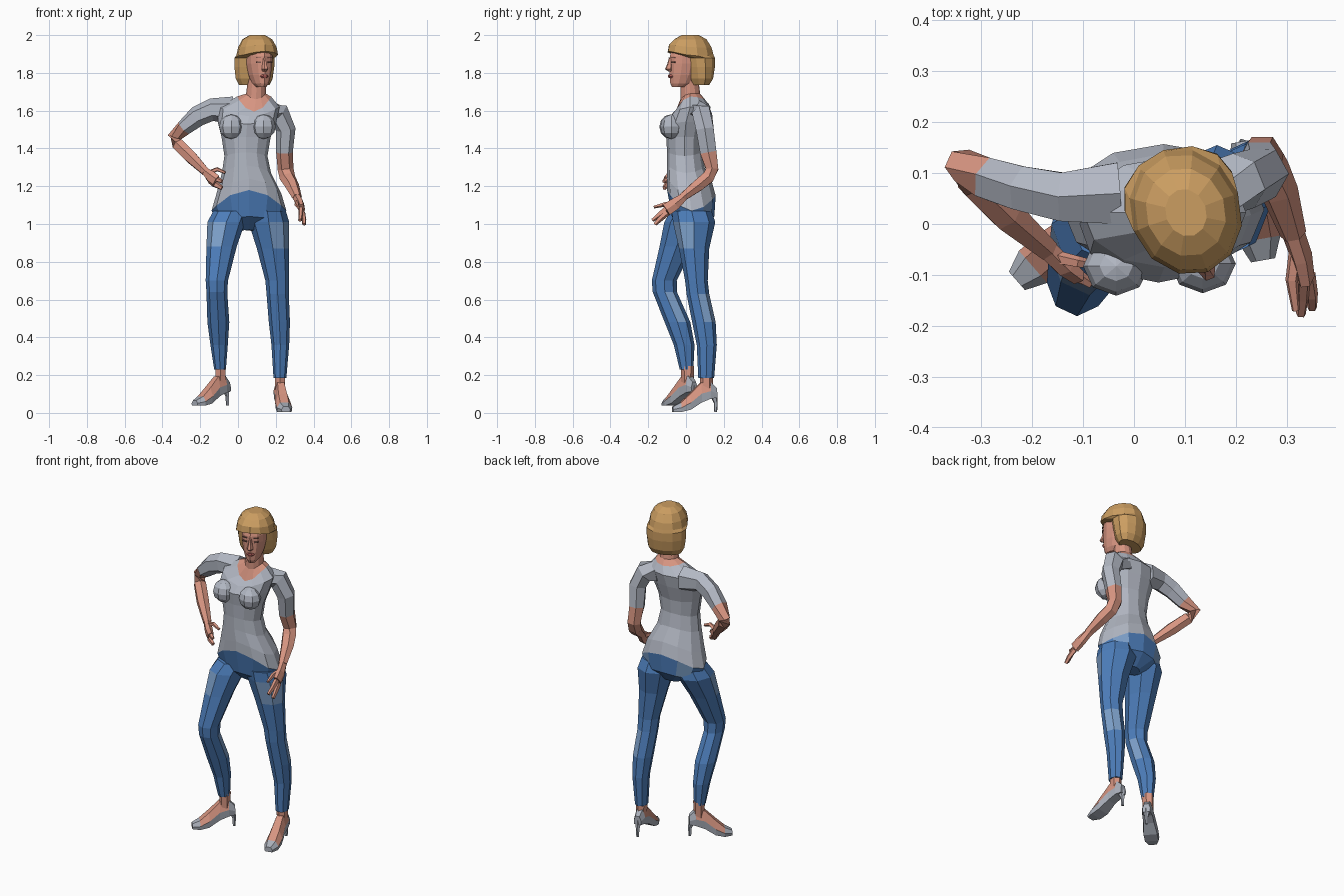
import bpy, bmesh, math
from mathutils import Vector, Matrix

def mat(name, rgb):
    m = bpy.data.materials.new(name)
    m.diffuse_color = (*rgb, 1)
    return m

MATS = [mat("skin", (0.68, 0.30, 0.22)), mat("shirt_grey", (0.45, 0.48, 0.55)),
        mat("denim", (0.075, 0.21, 0.50)), mat("faded_denim", (0.21, 0.36, 0.60)),
        mat("hair_blond", (0.60, 0.34, 0.12)), mat("shoe_grey", (0.40, 0.43, 0.49)),
        mat("brow_brown", (0.20, 0.10, 0.08)), mat("lips", (0.42, 0.11, 0.10))]
SKIN, SHIRT, DENIM, FADED, HAIR, SHOE, BROW, LIPS = range(8)

def finish(name, bm, xf=None):
    bmesh.ops.recalc_face_normals(bm, faces=bm.faces)
    me = bpy.data.meshes.new(name)
    bm.to_mesh(me)
    bm.free()
    ob = bpy.data.objects.new(name, me)
    for m in MATS:
        me.materials.append(m)
    if xf:
        me.transform(xf)
    bpy.context.collection.objects.link(ob)
    return ob

def loft(name, rings, colour, xf=None):
    """Bridge rings of points; colour is an index or a rule(row, face centre)."""
    bm = bmesh.new()
    vs = [[bm.verts.new(p) for p in r] for r in rings]
    n = len(rings[0])
    pick = colour if callable(colour) else (lambda row, c: colour)
    def face(loop, row):
        f = bm.faces.new(loop)
        f.material_index = pick(row, f.calc_center_median())
    for r in range(len(vs) - 1):
        for i in range(n):
            j = (i + 1) % n
            face((vs[r][i], vs[r][j], vs[r + 1][j], vs[r + 1][i]), r)
    face(vs[0][::-1], 0)
    face(vs[-1], len(vs) - 2)
    return finish(name, bm, xf)

def level(cx, rx, yf, yb, zs, zf=None, zb=None, n=12):
    """Level ring with separate front/back depth; front and back may rise or dip."""
    zf = zs if zf is None else zf
    zb = zs if zb is None else zb
    pts = []
    for i in range(n):
        a = 2 * math.pi * i / n
        s = math.sin(a)
        pts.append(Vector((cx + rx * math.cos(a), (yf + yb) / 2 + (yb - yf) / 2 * s,
                           zs + ((zf if s < 0 else zb) - zs) * s * s)))
    return pts

def tube(name, path, colour, n=6, ref=(0, 0, 1)):
    """Path of (x, y, z, r_side, r_up); rings stand square to the path."""
    P = [Vector(p[:3]) for p in path]
    rings = []
    for k, p in enumerate(path):
        t = (P[min(k + 1, len(P) - 1)] - P[max(k - 1, 0)]).normalized()
        s = t.cross(Vector(ref)).normalized()
        u = s.cross(t)
        rings.append([P[k] + s * p[3] * math.cos(a) + u * p[-1] * math.sin(a)
                      for a in [2 * math.pi * (i + .5) / n for i in range(n)]])
    return loft(name, rings, colour)

def ball(name, loc, scale, colour):
    bm = bmesh.new()
    bmesh.ops.create_uvsphere(bm, u_segments=8, v_segments=6, radius=1)
    for f in bm.faces:
        f.material_index = colour
    return finish(name, bm, Matrix.Translation(loc) @ Matrix.Diagonal((*scale, 1)))

# torso: jeans seat, shirt with curved hem, neckline and neck
def torso_rule(row, c):
    if row < 2:
        return FADED if row == 1 and c.y > .07 and abs(c.x - .06) > .06 else DENIM
    return SHIRT if row < 9 else SKIN

loft("torso", [level(*r) for r in (
    (.06, .05, .0, .09, .96, .97, .97),
    (.06, .17, -.075, .15, 1.01, 1.04, 1.04),
    (.058, .198, -.10, .157, 1.07, 1.18, 1.15),
    (.058, .172, -.102, .138, 1.16, 1.24, 1.22),
    (.045, .13, -.10, .098, 1.27, 1.31, 1.30),
    (.042, .114, -.10, .085, 1.36, 1.38, 1.38),
    (.043, .13, -.105, .09, 1.46),
    (.048, .155, -.115, .115, 1.54, 1.53, 1.55),
    (.06, .16, -.085, .13, 1.62, 1.57, 1.62),
    (.085, .09, -.055, .10, 1.675, 1.595, 1.66),
    (.095, .052, -.03, .075, 1.69, 1.66, 1.69),
    (.10, .047, -.03, .065, 1.77))], torso_rule)
for side, x, y in (("right", -.035, -.083), ("left", .135, -.078)):
    ball("bust_" + side, (x, y, 1.515), (.065, .058, .065), SHIRT)

# legs, knee bent on the right side: rows of (z, cx, cy, rx, ry)
def leg(name, rows, out):
    def rule(row, c):
        mid = Vector(rows[row][1:3]).lerp(Vector(rows[row + 1][1:3]), .5)
        dx, dy = (c.x - mid.x) * out, c.y - mid.y
        if row == 1 and dx > .03 and dy < .02:
            return FADED
        if row == 4 and dy > .02 and c.x > mid.x + .02:
            return FADED
        return DENIM
    loft(name, [level(cx, rx, cy - ry, cy + ry, z, n=8) for z, cx, cy, rx, ry in rows], rule)

leg("leg_right", ((1.07, -.035, .02, .095, .10), (1.01, -.062, .0, .10, .115),
                  (.88, -.087, -.05, .08, .09), (.70, -.112, -.115, .059, .066),
                  (.64, -.112, -.112, .055, .064), (.48, -.104, -.045, .058, .068),
                  (.36, -.10, -.01, .046, .055), (.23, -.095, .003, .031, .036)), -1)
leg("leg_left", ((1.07, .155, .03, .098, .105), (1.01, .163, .043, .108, .112),
                 (.87, .185, .043, .085, .08), (.70, .208, .055, .063, .06),
                 (.63, .21, .063, .059, .06), (.48, .219, .095, .056, .062),
                 (.36, .224, .11, .047, .053), (.185, .222, .107, .034, .042)), 1)

# feet in open heeled shoes: sections (forward, bottom, top, half width)
def foot(side, ax, ay, dx, dy, lift):
    f = Vector((dx, dy, 0)).normalized()
    s = Vector((-f.y, f.x, 0))
    o = Vector((ax, ay, lift))
    up = Vector((0, 0, 1))
    sections = ((-.055, .075, .125, .022), (-.02, .07, .16, .031), (.03, .05, .155, .033),
                (.09, .012, .095, .042), (.14, .0, .05, .042), (.182, .0, .028, .024))
    rings = [[o + f * d + s * w * u + up * (b + (t - b) * v) for u, v in
              ((-.9, 0), (.9, 0), (1, .45), (.55, 1), (-.55, 1), (-1, .45))]
             for d, b, t, w in sections]
    def rule(row, c):
        b, t = [(sections[row][k] + sections[row + 1][k]) / 2 for k in (1, 2)]
        return SKIN if row in (1, 2, 3) and c.z - lift > b + .6 * (t - b) else SHOE
    loft("foot_" + side, rings, rule)
    tube("ankle_" + side, [(ax, ay, lift + .21, .031, .035), (ax, ay, lift + .1, .029, .033)],
         SKIN, ref=(0, 1, 0))
    h, g = o - f * .035, o - f * .05
    tube("heel_" + side, [(h.x, h.y, lift + .10, .022, .022), (g.x, g.y, lift + .05, .011, .011),
                          (g.x, g.y, lift, .008, .008)], SHOE, n=5, ref=(0, 1, 0))

foot("right", -.093, .008, -.12, -.105, .038)
foot("left", .222, .108, .03, -.17, .005)

# arms: short sleeve to row 3, then skin; right hand on hip, left hanging forward
sleeve = lambda row, c: SHIRT if row < 3 else SKIN
tube("arm_right", ((-.03, .06, 1.60, .07, .075), (-.14, .053, 1.605, .055, .06),
                   (-.215, .068, 1.57, .05, .055), (-.285, .088, 1.51, .046, .043),
                   (-.338, .115, 1.458, .034, .036), (-.315, .085, 1.42, .036, .036),
                   (-.25, .02, 1.355, .036, .037), (-.17, -.05, 1.275, .024, .024)), sleeve)
tube("arm_left", ((.14, .06, 1.60, .06, .07), (.215, .085, 1.585, .056, .062),
                  (.253, .10, 1.50, .054, .052), (.246, .118, 1.38, .05, .044),
                  (.252, .138, 1.29, .038, .042), (.262, .115, 1.245, .038, .042),
                  (.285, .065, 1.205, .036, .038), (.313, -.02, 1.14, .024, .026)),
     sleeve, ref=(1, 0, 0))

# hands: palm, two finger groups and a thumb
def hand(side, palm, fingers, ref):
    tube("palm_" + side, palm, SKIN, ref=ref)
    for k, f in enumerate(fingers):
        tube(f"finger_{side}_{k}", f, SKIN, n=5, ref=ref)

hand("right", ((-.175, -.045, 1.28, .022, .022), (-.14, -.08, 1.245, .022, .036),
               (-.115, -.10, 1.225, .018, .036)),
     [((-.12, -.095, 1.24, .015, .016), (-.085, -.118, 1.225, .009, .010)),
      ((-.12, -.10, 1.21, .015, .018), (-.085, -.115, 1.19, .010, .012)),
      ((-.155, -.065, 1.27, .014, .014), (-.11, -.075, 1.29, .012, .012),
       (-.068, -.082, 1.272, .008, .008))], (0, 0, 1))
hand("left", ((.31, -.01, 1.145, .023, .023), (.328, -.06, 1.105, .036, .022),
              (.337, -.105, 1.075, .038, .018)),
     [((.333, -.10, 1.085, .018, .015), (.332, -.145, 1.045, .015, .012), (.328, -.178, 1.02, .01, .01)),
      ((.342, -.10, 1.06, .018, .015), (.35, -.14, 1.025, .015, .012), (.35, -.165, .998, .01, .01)),
      ((.318, -.05, 1.115, .014, .014), (.31, -.11, 1.105, .013, .013),
       (.318, -.17, 1.09, .008, .008))], (1, 0, 0))

# head, turned a little to its left
TURN = Matrix.Translation((.103, .02, 0)) @ Matrix.Rotation(math.radians(20), 4, 'Z')
loft("head", [level(*r) for r in (
    (0, .024, -.10, -.02, 1.725), (0, .042, -.11, .03, 1.745), (0, .058, -.113, .06, 1.79),
    (0, .069, -.113, .08, 1.85), (0, .07, -.112, .08, 1.89), (0, .066, -.095, .08, 1.94))],
    SKIN, TURN)
loft("nose", [level(0, .009, -.118, -.09, 1.878, n=6), level(0, .012, -.128, -.09, 1.845, n=6),
              level(0, .018, -.14, -.09, 1.82, n=6), level(0, .012, -.12, -.09, 1.808, n=6)],
     SKIN, TURN)
loft("lips", [level(0, .014, -.117, -.09, 1.772, n=6), level(0, .024, -.121, -.09, 1.782, n=6),
              level(0, .014, -.12, -.09, 1.791, n=6)], LIPS, TURN)
for sx, side in ((-1, "right"), (1, "left")):
    for part, z, h in (("eye", 1.857, .007), ("brow", 1.88, .004)):
        bm = bmesh.new()
        bmesh.ops.create_cube(bm, size=1)
        for f in bm.faces:
            f.material_index = BROW
        finish(f"{part}_{side}", bm, TURN @ Matrix.Translation((sx * .032, -.1035, z))
               @ Matrix.Rotation(sx * .42, 4, 'Z') @ Matrix.Diagonal((.026, .008, h, 1)))

# bobbed hair: face pokes through the set-back lower front, fringe above
loft("hair", [level(*r) for r in (
    (0, .085, -.0, .10, 1.735), (0, .104, -.02, .122, 1.77), (0, .112, -.035, .132, 1.83),
    (0, .112, -.045, .133, 1.88), (0, .109, -.122, .13, 1.89, 1.915, 1.90),
    (0, .10, -.115, .12, 1.935, 1.95, 1.935), (0, .078, -.085, .092, 1.978),
    (0, .04, -.045, .05, 2.0))], HAIR, TURN)
